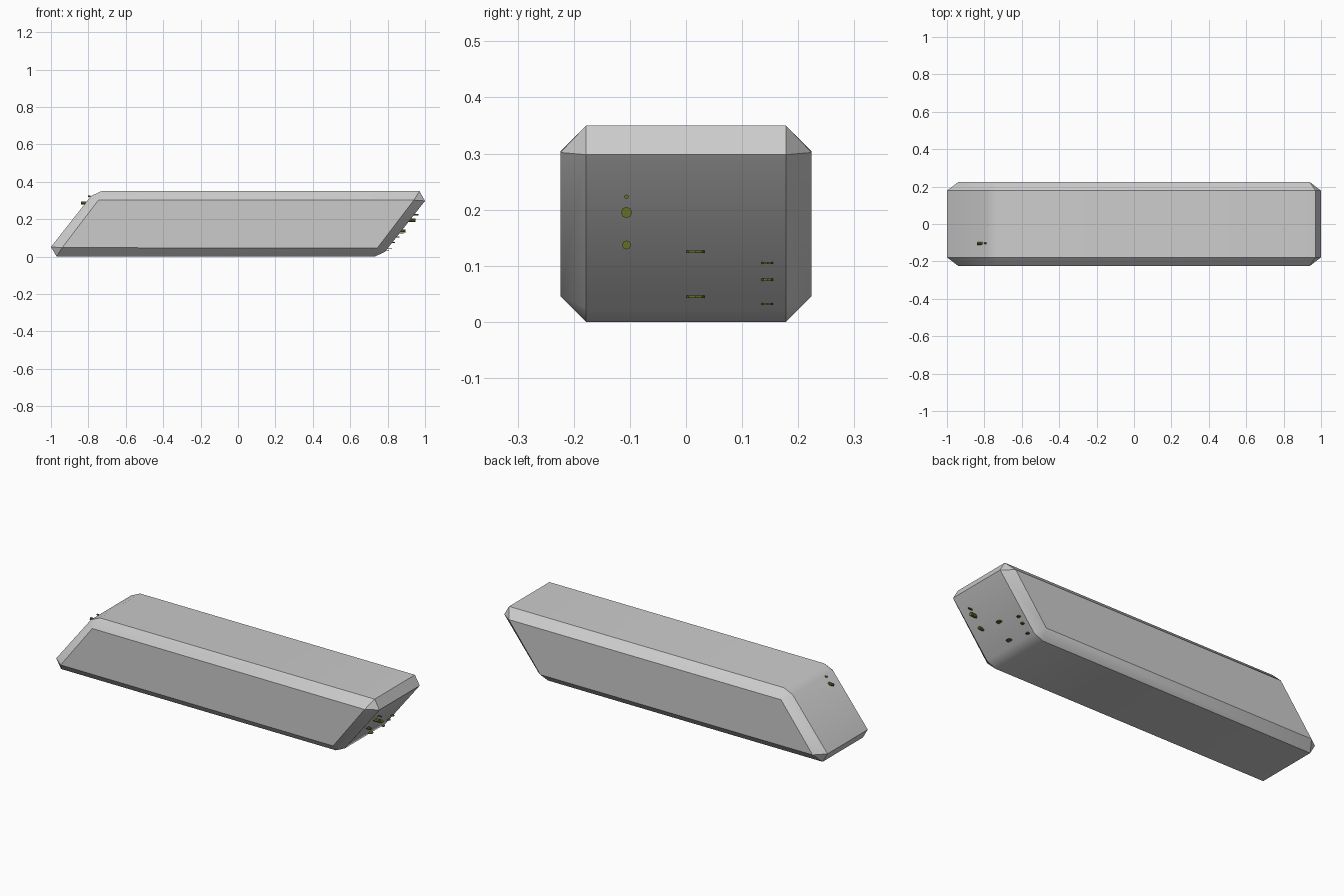
import bpy, bmesh, math
from mathutils import Matrix, Vector

if "Cube" in bpy.data.objects:
    bpy.data.objects.remove(bpy.data.objects["Cube"])

olive = bpy.data.materials.new("olive")
olive.diffuse_color = (0.13, 0.15, 0.02, 1)
olive.use_nodes = True
olive.node_tree.nodes["Principled BSDF"].inputs["Base Color"].default_value = olive.diffuse_color


def finish(bm, name, mat=None):
    mesh = bpy.data.meshes.new(name)
    bm.to_mesh(mesh)
    bm.free()
    ob = bpy.data.objects.new(name, mesh)
    bpy.context.collection.objects.link(ob)
    if mat:
        mesh.materials.append(mat)
    return ob


# Slanted body: half the outline is given, the rest is its point reflection
core = [(-0.97, 0.0), (0.73, 0.0), (0.785, 0.025), (1.0, 0.298)]
side = [(-0.94, 0.048), (0.745, 0.046)]
bm = bmesh.new()
for half, y in ((core, 0.178), (side, 0.224)):
    for x, z in half + [(-x, 0.35 - z) for x, z in half]:
        for s in (-1, 1):
            bm.verts.new((x, s * y, z))
bmesh.ops.convex_hull(bm, input=bm.verts)
bmesh.ops.dissolve_limit(bm, angle_limit=math.radians(3),
                         verts=bm.verts, edges=bm.edges)
bmesh.ops.recalc_face_normals(bm, faces=bm.faces)
body = finish(bm, "body")
body.select_set(True)
bpy.context.view_layer.objects.active = body
bpy.ops.object.shade_smooth_by_angle(angle=math.radians(30))
body.select_set(False)


def pin(name, centre, axis, radius, length):
    bm = bmesh.new()
    turn = Vector((0, 0, 1)).rotation_difference(Vector(axis)).to_matrix().to_4x4()
    bmesh.ops.create_cone(bm, cap_ends=True, segments=8, radius1=radius,
                          radius2=radius, depth=length,
                          matrix=Matrix.Translation(centre) @ turn)
    finish(bm, name, olive)


def end_x(z):
    return 0.785 + (z - 0.025) * 0.215 / 0.273


# Small studs on the right end, pointing outwards
for i, (z, r, length) in enumerate([(0.223, 0.004, 0.03), (0.195, 0.01, 0.045),
                                    (0.137, 0.008, 0.03)]):
    pin(f"end_stud_{i}", (end_x(z) + 0.008, -0.106, z), (1, 0, 0), r, length)

# Thin discs lying flat on the right end
for i, (y, z, r) in enumerate([(0.017, 0.125, 0.016), (0.017, 0.045, 0.016),
                               (0.145, 0.105, 0.01), (0.145, 0.075, 0.01),
                               (0.145, 0.032, 0.01)]):
    pin(f"end_disc_{i}", (end_x(z) + 0.006, y, z), (0, 0, 1), r, 0.004)

# Two little studs high on the left end
pin("left_stud_0", (-0.825, -0.103, 0.288), (1, 0, 0), 0.008, 0.03)
pin("left_stud_1", (-0.795, -0.103, 0.322), (1, 0, 0), 0.004, 0.012)
